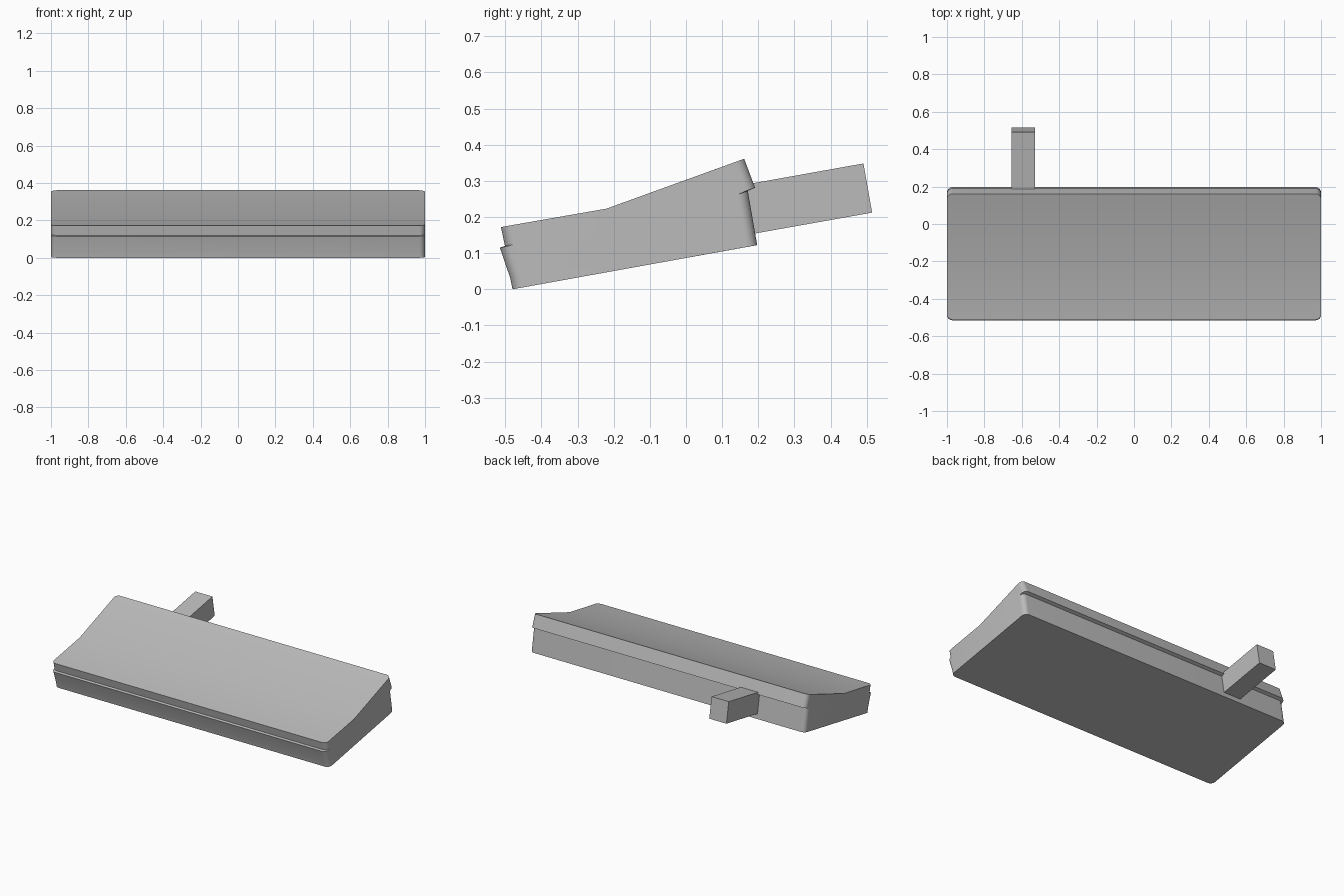
import bpy, bmesh, math
from mathutils import Vector

cube = bpy.data.objects.get("Cube")
if cube:
    bpy.data.objects.remove(cube, do_unlink=True)

grey = bpy.data.materials.new("plain grey")
grey.use_nodes = True
colour = (0.5, 0.5, 0.5, 1)
grey.diffuse_color = colour
grey.node_tree.nodes["Principled BSDF"].inputs["Base Color"].default_value = colour


def loft(name, slices):
    """Join matching (x, profile) slices into a closed solid."""
    bm = bmesh.new()
    rings = [[bm.verts.new((x, p[0], p[1])) for p in prof] for x, prof in slices]
    for a, b in zip(rings, rings[1:]):
        for i in range(len(a)):
            j = (i + 1) % len(a)
            bm.faces.new((a[i], a[j], b[j], b[i]))
    bm.faces.new(rings[0])
    bm.faces.new(rings[-1])
    bmesh.ops.recalc_face_normals(bm, faces=bm.faces)
    mesh = bpy.data.meshes.new(name)
    bm.to_mesh(mesh)
    bm.free()
    mesh.materials.append(grey)
    obj = bpy.data.objects.new(name, mesh)
    bpy.context.collection.objects.link(obj)
    return obj


# Case profile: y, z, and the way each point slides at the rounded ends
tilt = Vector((math.cos(math.radians(10)), math.sin(math.radians(10))))
rise = Vector((math.cos(math.radians(20)), math.sin(math.radians(20))))
still = Vector((0, 0))
profile = [
    ((-0.48, 0.0), tilt), ((-0.486, 0.03), tilt), ((-0.515, 0.115), tilt),
    ((-0.501, 0.12), tilt), ((-0.512, 0.172), tilt), ((-0.22, 0.223), still),
    ((0.161, 0.361), -rise), ((0.191, 0.281), -rise),
    ((0.171, 0.272), -rise), ((0.197, 0.122), -tilt),
]

# Rounded ends, mirrored about the centre
radius, steps = 0.03, 8
ends = []
for k in range(steps + 1):
    a = k / steps * math.pi / 2
    inset = radius * (1 - math.cos(a))
    x = 1 - radius + radius * math.sin(a)
    ends.append((x, [Vector(p) + d * inset for p, d in profile]))
case = loft("keyboard_case", [(-x, s) for x, s in reversed(ends)] + ends)

# Cable plug at the back
plug_profile = [(0.15, 0.147), (0.515, 0.212), (0.491, 0.348), (0.15, 0.287)]
plug = loft("rear_plug", [(-0.655, plug_profile), (-0.53, plug_profile)])

for obj in (case, plug):
    bpy.ops.object.select_all(action="DESELECT")
    obj.select_set(True)
    bpy.context.view_layer.objects.active = obj
    bpy.ops.object.shade_smooth_by_angle(angle=math.radians(30))
